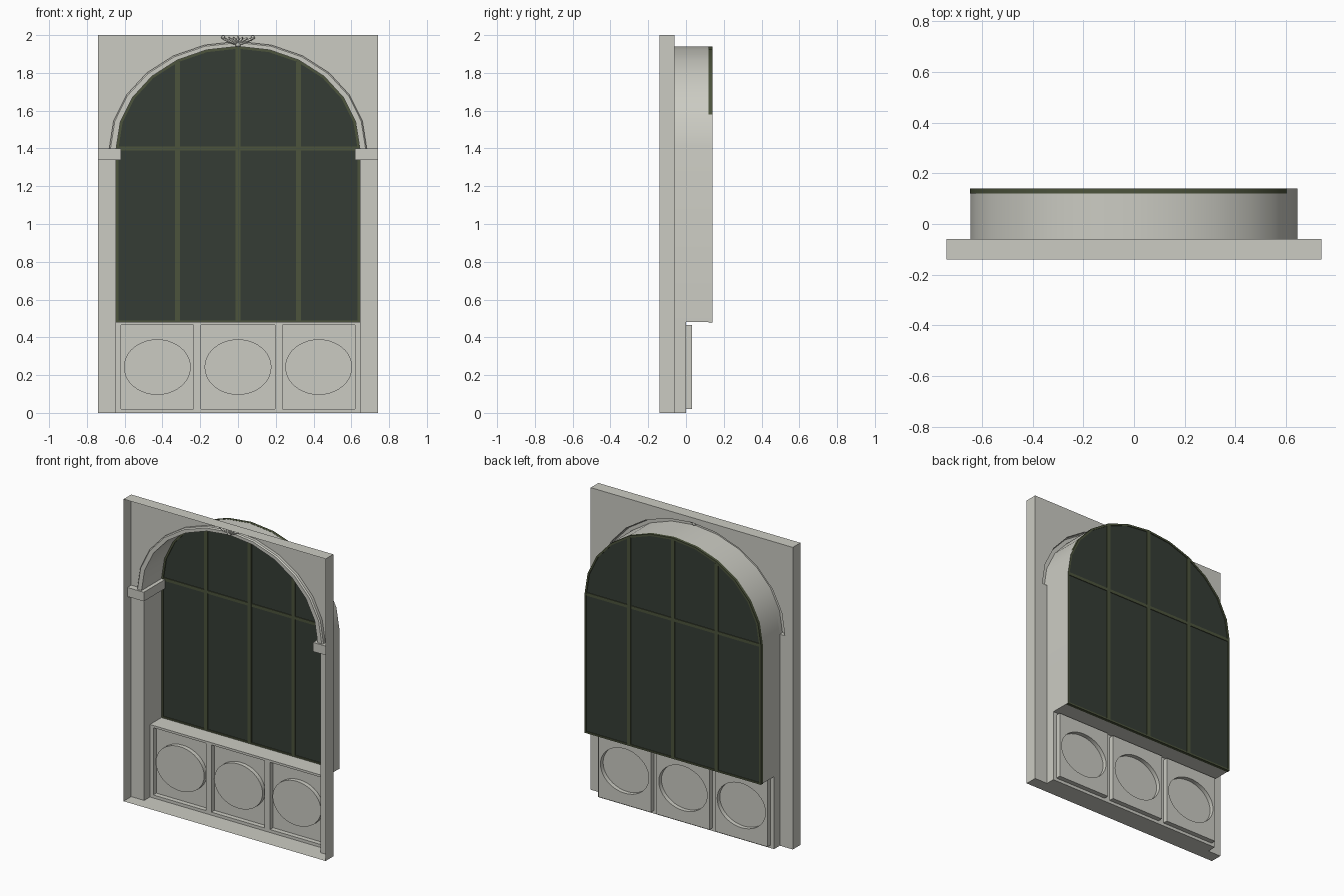
import bpy, bmesh, math
from mathutils import Matrix, Vector

if "Cube" in bpy.data.objects:
    bpy.data.objects.remove(bpy.data.objects["Cube"])


def material(name, rgb):
    m = bpy.data.materials.new(name)
    m.diffuse_color = (*rgb, 1)
    m.use_nodes = True
    m.node_tree.nodes["Principled BSDF"].inputs["Base Color"].default_value = m.diffuse_color
    return m


STONE = material("pale_stone", (0.60, 0.60, 0.545))
GLASS = material("dark_glass", (0.036, 0.046, 0.036))
FRAME = material("green_frame", (0.072, 0.087, 0.045))

A, B, SPRING, SILL = 0.645, 0.54, 1.40, 0.48   # arch half width, rise, heights
FRONT, WALL, BACK = -0.14, -0.06, 0.14         # depths along y


def finish(name, bm, mat):
    me = bpy.data.meshes.new(name)
    bm.to_mesh(me)
    bm.free()
    me.materials.append(mat)
    ob = bpy.data.objects.new(name, me)
    bpy.context.collection.objects.link(ob)
    return ob


def sheet(name, faces, mat=STONE):
    """Quads given as lists of corner points."""
    bm = bmesh.new()
    for f in faces:
        bm.faces.new([bm.verts.new(p) for p in f])
    bmesh.ops.remove_doubles(bm, verts=bm.verts, dist=1e-5)
    return finish(name, bm, mat)


def sweep(name, rings, mat=STONE, closed=False, flip=False, cap=False, loop=False):
    """Skin a row of (xz path, y) rings."""
    bm = bmesh.new()
    rows = [[bm.verts.new((x, y, z)) for x, z in path] for path, y in rings]
    if loop:
        rows.append(rows[0])
    n = len(rows[0])
    for r, s in zip(rows, rows[1:]):
        for i in range(n if closed else n - 1):
            j = (i + 1) % n
            f = [r[i], r[j], s[j], s[i]]
            bm.faces.new(f[::-1] if flip else f)
    if cap:
        bm.faces.new(rows[-1])
    if loop:
        bmesh.ops.recalc_face_normals(bm, faces=bm.faces)
    return finish(name, bm, mat)


def box(name, x0, x1, y0, y1, z0, z1, mat):
    bm = bmesh.new()
    bmesh.ops.create_cube(bm, size=1)
    for v in bm.verts:
        v.co = ((x0 + x1) / 2 + v.co.x * (x1 - x0),
                (y0 + y1) / 2 + v.co.y * (y1 - y0),
                (z0 + z1) / 2 + v.co.z * (z1 - z0))
    return finish(name, bm, mat)


def arch(a, b, n=12):
    return [(-a * math.cos(math.pi * i / n), SPRING + b * math.sin(math.pi * i / n))
            for i in range(n + 1)]


def contour(off, bottom):
    a = arch(A + off, B + off)
    return [(a[0][0], bottom)] + a + [(a[-1][0], bottom)]


# Wall face: jambs, corner strips and spandrels, set back inside the open casing
W, TOP = 0.74, 2.0
AO, BO = A + 0.037, B + 0.027
faces = []
for x0, x1, z0, z1 in ((-W, -A, 0, SPRING), (A, W, 0, SPRING),
                       (-W, -AO, SPRING, TOP), (AO, W, SPRING, TOP)):
    faces.append([(x0, WALL, z0), (x1, WALL, z0), (x1, WALL, z1), (x0, WALL, z1)])
outer = arch(AO, BO)
for (xa, za), (xb, zb) in zip(outer, outer[1:]):
    faces.append([(xa, WALL, za), (xb, WALL, zb), (xb, WALL, TOP), (xa, WALL, TOP)])
sheet("wall_face", faces)

# Thin casing around the wall, open at the front
sheet("casing", [
    [(-W, FRONT, 0), (-W, WALL, 0), (-W, WALL, TOP), (-W, FRONT, TOP)],
    [(W, FRONT, TOP), (W, WALL, TOP), (W, WALL, 0), (W, FRONT, 0)],
    [(-W, FRONT, TOP), (-W, WALL, TOP), (W, WALL, TOP), (W, FRONT, TOP)],
    [(-W, FRONT, 0), (W, FRONT, 0), (W, WALL, 0), (-W, WALL, 0)],
    [(-A, WALL, 0), (A, WALL, 0), (A, 0, 0), (-A, 0, 0)]])

# Deep reveal around the window, and the lower side returns
sweep("window_reveal", [(contour(0, SILL), WALL), (contour(0, SILL), BACK)], flip=True)
sheet("lower_returns", [
    [(-A, WALL, 0), (-A, 0, 0), (-A, 0, SILL), (-A, WALL, SILL)],
    [(A, WALL, SILL), (A, 0, SILL), (A, 0, 0), (A, WALL, 0)]])
sheet("window_sill", [[(-A, 0, SILL), (A, 0, SILL), (A, BACK, SILL), (-A, BACK, SILL)]])

# Raised arch moulding
sweep("arch_moulding", [(arch(AO, BO), WALL), (arch(AO, BO), -0.08),
                        (arch(A + 0.03, B + 0.02), -0.088),
                        (arch(A, B), -0.088), (arch(A, B), WALL)], flip=True)

# Imposts wrapping the jambs under the arch
for s, side in ((-1, "left"), (1, "right")):
    x0, x1 = sorted((s * 0.62, s * W))
    box(side + "_impost", x0, x1, -0.10, WALL, 1.34, SPRING, STONE)
    x0, x1 = sorted((s * 0.62, s * A))
    box(side + "_impost_return", x0, x1, WALL, 0.12, 1.34, SPRING, STONE)

# Base wall with three openings
xs = [-A, -0.62, -0.235, -0.195, 0.195, 0.235, 0.62, A]
zs = [0, 0.02, 0.465, SILL]
sheet("base_wall", [
    [(xs[i], 0, zs[k]), (xs[i + 1], 0, zs[k]), (xs[i + 1], 0, zs[k + 1]), (xs[i], 0, zs[k + 1])]
    for i in range(7) for k in range(3) if not (k == 1 and i % 2 == 1)])

# Recessed panels with raised oval bosses
for name, i in (("left", 1), ("middle", 3), ("right", 5)):
    cx, hw = (xs[i] + xs[i + 1]) / 2, (xs[i + 1] - xs[i]) / 2
    cz, hh = (zs[1] + zs[2]) / 2, (zs[2] - zs[1]) / 2
    rect, oval = [], []
    for k in range(40):
        c, s = math.cos(math.tau * k / 40), math.sin(math.tau * k / 40)
        d = max(abs(c), abs(s))
        rect.append((cx + c / d * hw, cz + s / d * hh))
        oval.append((cx + c * 0.177, cz + s * 0.147))
    sweep(name + "_panel", [(rect, 0), (rect, 0.032), (oval, 0.032), (oval, 0.004)],
          closed=True, cap=True)

# Window: outer frame, pane, glazing bars
sh = 0.0011
out = [(x - sh, z) for x, z in contour(0.001, SILL - 0.001)]
inn = contour(-0.012, SILL + 0.01)
sweep("window_frame", [(out, BACK), (out, 0.12), (inn, 0.12), (inn, BACK)],
      FRAME, closed=True, loop=True)
bm = bmesh.new()
pane = contour(-0.006, SILL + 0.004)
f = bm.faces.new([bm.verts.new((x, 0.135, z)) for x, z in pane])
ext = bmesh.ops.extrude_face_region(bm, geom=[f])
bmesh.ops.translate(bm, vec=(0, -0.009, 0),
                    verts=[v for v in ext["geom"] if isinstance(v, bmesh.types.BMVert)])
bmesh.ops.recalc_face_normals(bm, faces=bm.faces)
finish("window_pane", bm, GLASS)
for n, x in enumerate((-0.32, 0, 0.32)):
    top = SPRING + B * math.sqrt(1 - (x / A) ** 2) - 0.012
    box("vertical_bar_%d" % (n + 1), x - 0.013, x + 0.013, 0.12, BACK, SILL + 0.002, top, FRAME)
box("cross_bar", -A + 0.005, A - 0.005, 0.121, BACK - 0.0005, SPRING - 0.01, SPRING + 0.01, FRAME)

# Carved leaf ornament at the crown of the arch
bm = bmesh.new()
leaves = [(0, 0.045)] + [(s * a, l) for s in (-1, 1)
                         for a, l in ((30, 0.05), (52, 0.066), (67, 0.1))]
for ang, length in leaves:
    rot = Matrix.Rotation(math.radians(ang), 4, 'Y')
    pos = Vector((0, -0.088, 1.948)) + rot @ Vector((0, 0, length / 2))
    bmesh.ops.create_icosphere(bm, subdivisions=2, radius=1, matrix=Matrix.Translation(pos)
                               @ rot @ Matrix.Diagonal((0.008, 0.014, length / 2, 1)))
for x, z, r in ((0, 1.95, 0.014), (-0.078, 1.989, 0.009), (0.078, 1.989, 0.009)):
    bmesh.ops.create_icosphere(bm, subdivisions=2, radius=r,
                               matrix=Matrix.Translation((x, -0.088, z)))
finish("crown_ornament", bm, STONE)

# Smooth the curved parts, keep edges sharp
for ob in bpy.context.collection.objects:
    ob.select_set(True)
    bpy.context.view_layer.objects.active = ob
bpy.ops.object.shade_smooth_by_angle(angle=math.radians(30))
